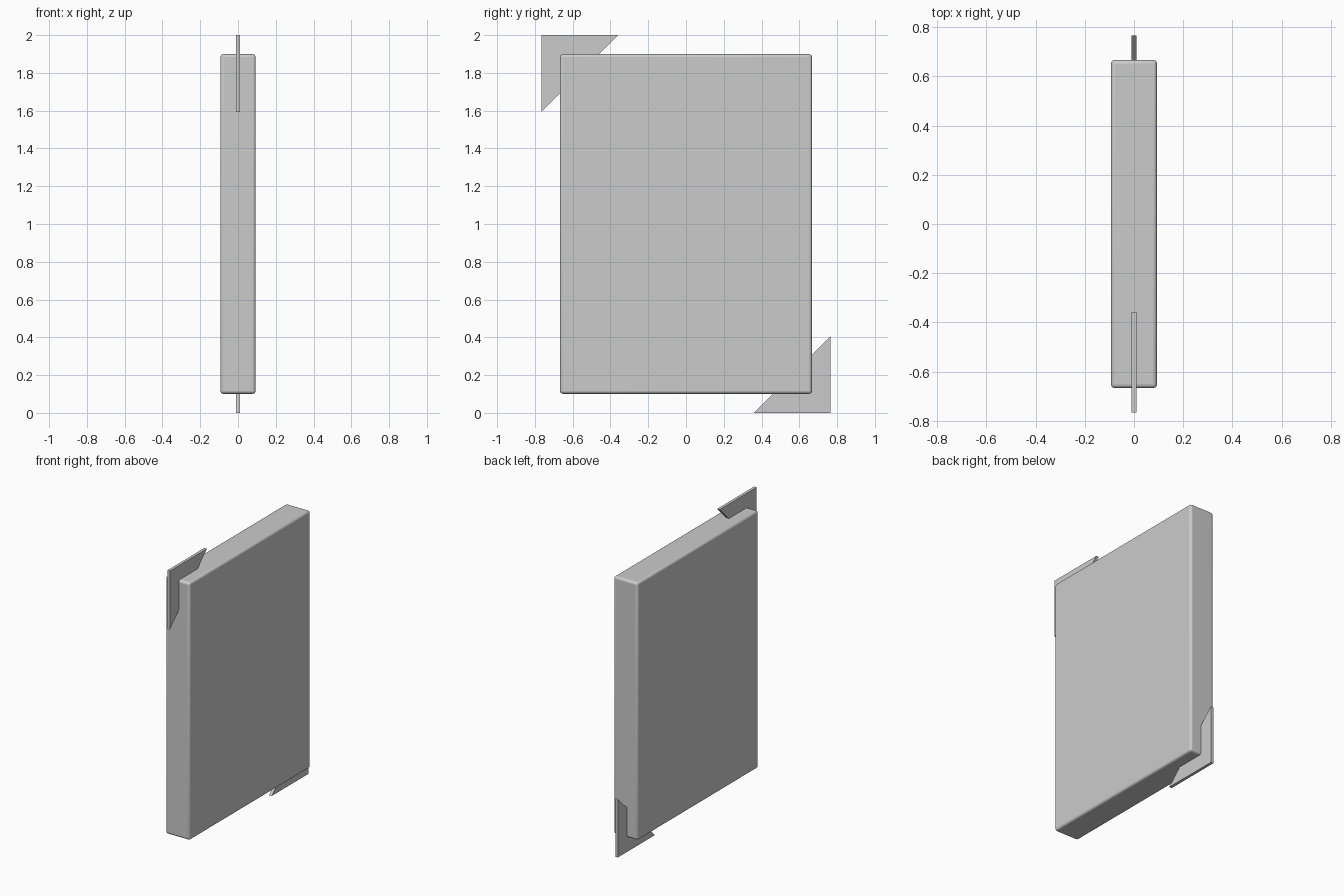
import bpy, bmesh

if "Cube" in bpy.data.objects:
    bpy.data.objects.remove(bpy.data.objects["Cube"])

HY, LEG, T = 0.766, 0.408, 0.01   # plate outer edge, leg length, half thickness


def add_mesh(name, bm):
    bmesh.ops.recalc_face_normals(bm, faces=bm.faces)
    me = bpy.data.meshes.new(name)
    bm.to_mesh(me)
    bm.free()
    ob = bpy.data.objects.new(name, me)
    bpy.context.collection.objects.link(ob)
    return ob


# Slab body with softly rounded edges
bm = bmesh.new()
bmesh.ops.create_cube(bm, size=1)
for v in bm.verts:
    v.co = (v.co.x * 0.187, v.co.y * 1.335, v.co.z * 1.798 + 1.0)
body = add_mesh("slab_body", bm)
bevel = body.modifiers.new("rounded_edges", 'BEVEL')
bevel.width = 0.016
bevel.segments = 4
bpy.context.view_layer.objects.active = body
body.select_set(True)
bpy.ops.object.shade_smooth_by_angle()


# Thin triangular corner plates on opposite corners
def corner_plate(name, s):
    bm = bmesh.new()
    pts = [(HY, -1), (HY, -1 + LEG), (HY - LEG, -1)]
    face = bm.faces.new([bm.verts.new((-T, s * y, 1 + s * z)) for y, z in pts])
    ext = bmesh.ops.extrude_face_region(bm, geom=[face])
    moved = [g for g in ext["geom"] if isinstance(g, bmesh.types.BMVert)]
    bmesh.ops.translate(bm, verts=moved, vec=(2 * T, 0, 0))
    return add_mesh(name, bm)


corner_plate("lower_back_corner_plate", 1)
corner_plate("upper_front_corner_plate", -1)
